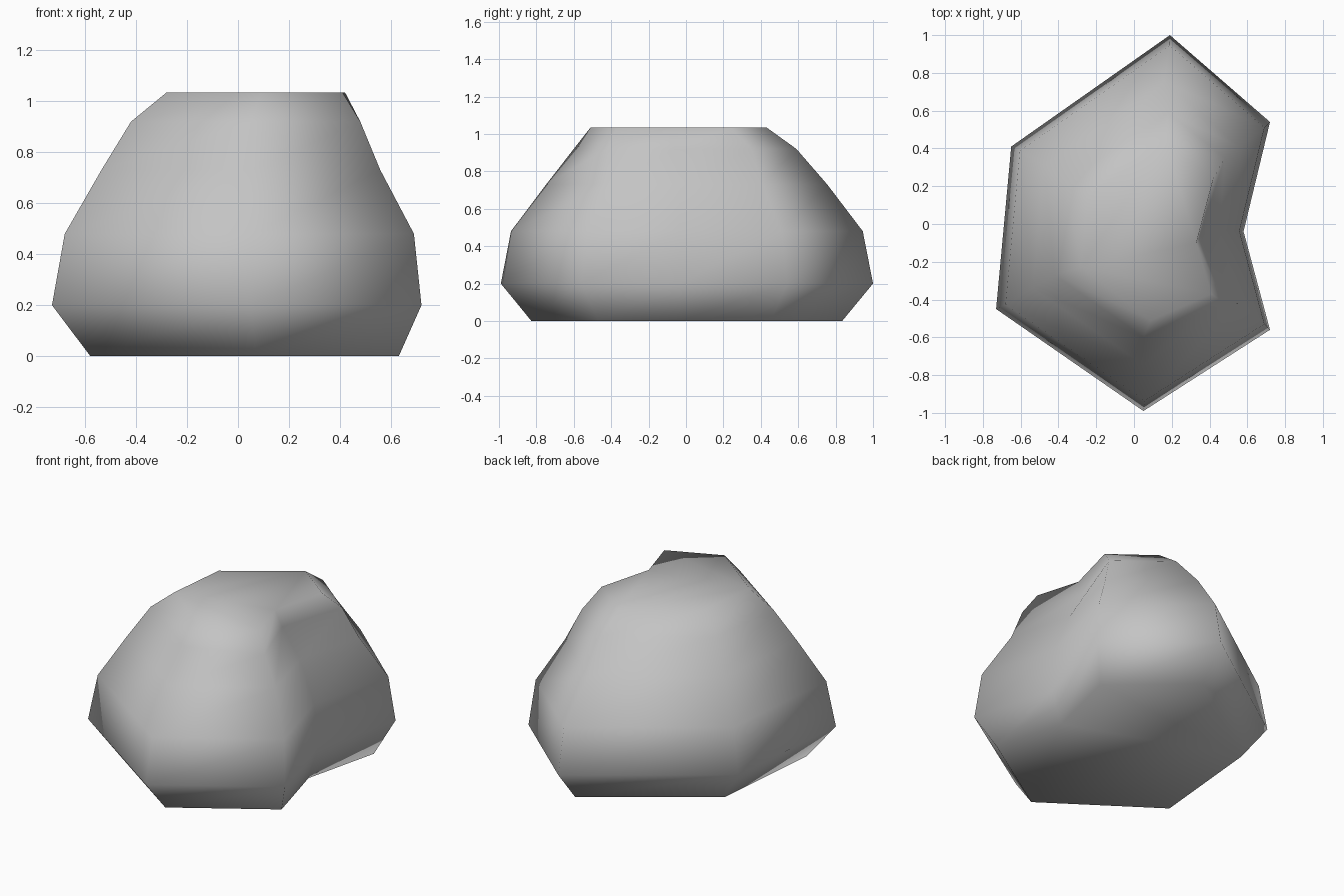
import bpy
import bmesh

cube = bpy.data.objects.get("Cube")
if cube:
    bpy.data.objects.remove(cube, do_unlink=True)

# Stone colour
stone = bpy.data.materials.new("grey_stone")
stone.use_nodes = True
grey = (0.55, 0.55, 0.55, 1.0)
stone.diffuse_color = grey
stone.node_tree.nodes["Principled BSDF"].inputs["Base Color"].default_value = grey

# Seven-sided outline at the widest level, with a notch on the +x side
outline = [(0.05, -0.99), (0.72, -0.56), (0.58, -0.04), (0.72, 0.54),
           (0.19, 1.0), (-0.65, 0.41), (-0.73, -0.45)]
shoulder = [(0.05, -0.60), (0.48, -0.42), (0.35, -0.06), (0.48, 0.35),
            (0.18, 0.59), (-0.36, 0.22), (-0.42, -0.27)]
crown = [(0.09, -0.51), (0.41, -0.37), (0.33, -0.10), (0.42, 0.24),
         (0.17, 0.43), (-0.24, 0.15), (-0.28, -0.23)]


def scaled(points, factor, shift):
    return [(x * factor + shift, y * factor) for x, y in points]


# Levels from the ground up: height and ring of points
levels = [(0.0, scaled(outline, 0.835, 0.03)),
          (0.2, outline),
          (0.48, scaled(outline, 0.945, 0.01)),
          (0.73, scaled(outline, 0.755, 0.015)),
          (0.92, shoulder),
          (1.035, crown)]

# Skin the rings and cap both ends
bm = bmesh.new()
rings = [[bm.verts.new((x, y, z)) for x, y in ring] for z, ring in levels]
for low, high in zip(rings, rings[1:]):
    for i in range(len(low)):
        j = (i + 1) % len(low)
        bm.faces.new((low[i], low[j], high[j], high[i]))
bm.faces.new(rings[-1])
bm.faces.new(rings[0][::-1])
bmesh.ops.recalc_face_normals(bm, faces=bm.faces)
for face in bm.faces:
    face.smooth = True

mesh = bpy.data.meshes.new("rock")
bm.to_mesh(mesh)
bm.free()
mesh.materials.append(stone)
rock = bpy.data.objects.new("rock", mesh)
bpy.context.collection.objects.link(rock)
